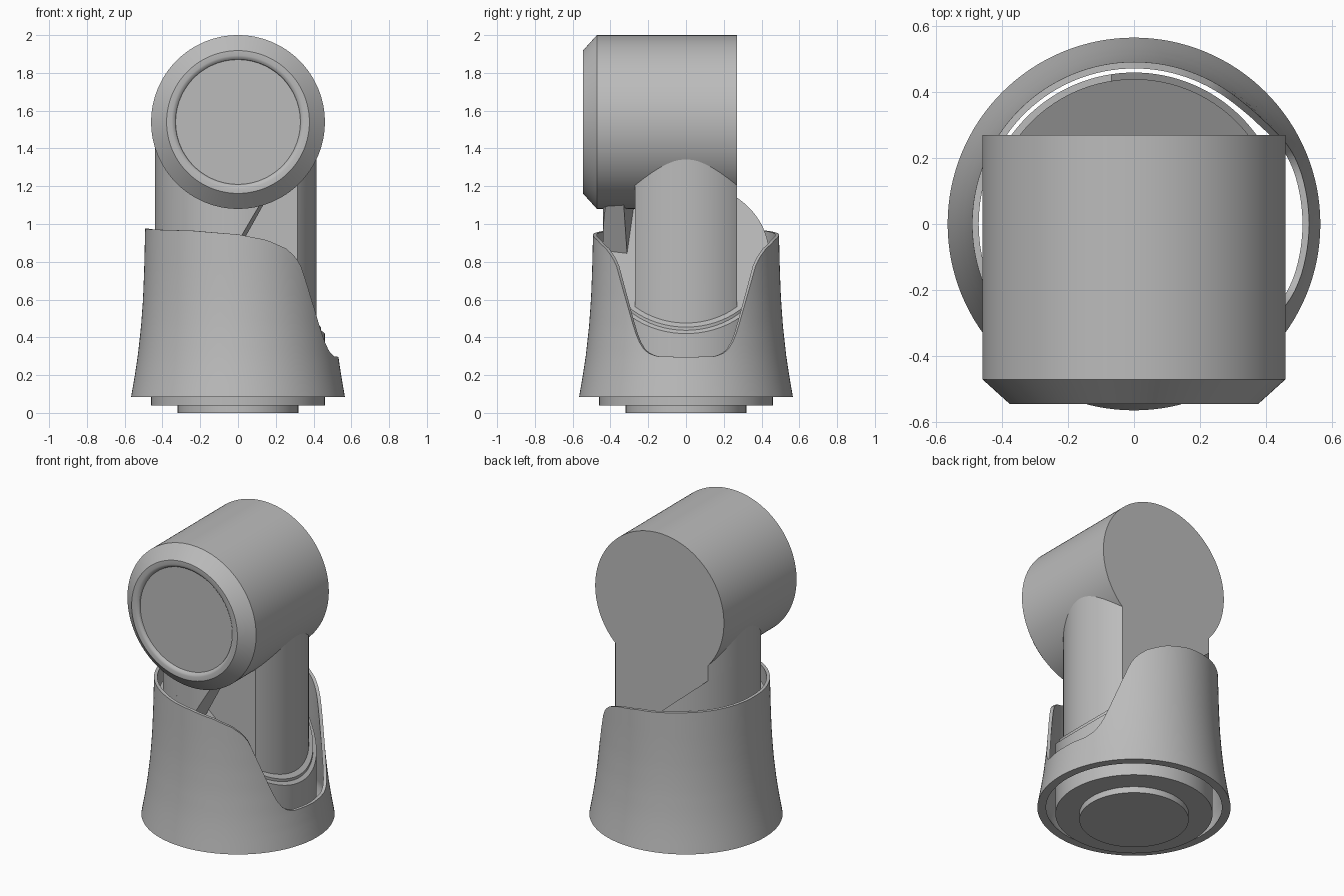
import bpy, bmesh
from math import sin, cos, pi, radians, degrees, asin
from mathutils import Matrix, Vector

old = bpy.data.objects.get("Cube")
if old:
    bpy.data.objects.remove(old, do_unlink=True)

grey = bpy.data.materials.new("matte_grey")
grey.use_nodes = True
grey.diffuse_color = (0.5, 0.5, 0.5, 1)
grey.node_tree.nodes["Principled BSDF"].inputs["Base Color"].default_value = (0.5, 0.5, 0.5, 1)

SEG = 128


def finish(name, bm, angle=25):
    bmesh.ops.recalc_face_normals(bm, faces=bm.faces)
    mesh = bpy.data.meshes.new(name)
    bm.to_mesh(mesh)
    bm.free()
    mesh.materials.append(grey)
    ob = bpy.data.objects.new(name, mesh)
    bpy.context.collection.objects.link(ob)
    bpy.ops.object.select_all(action="DESELECT")
    ob.select_set(True)
    bpy.context.view_layer.objects.active = ob
    bpy.ops.object.shade_smooth_by_angle(angle=radians(angle))
    return ob


def bridge(bm, rings, closed=False):
    pairs = list(zip(rings, rings[1:]))
    if closed:
        pairs.append((rings[-1], rings[0]))
    for a, b in pairs:
        for i in range(len(a)):
            j = (i + 1) % len(a)
            bm.faces.new((a[i], a[j], b[j], b[i]))


def lathe(profile):
    """Solid of revolution about z from (radius, height) points."""
    bm = bmesh.new()
    rings = [[bm.verts.new((r * cos(2 * pi * i / SEG), r * sin(2 * pi * i / SEG), z))
              for i in range(SEG)] for r, z in profile]
    bridge(bm, rings)
    bm.faces.new(rings[0])
    bm.faces.new(rings[-1])
    return bm


def prism(outline, z0, z1):
    bm = bmesh.new()
    rings = [[bm.verts.new((x, y, z)) for x, y in outline] for z in (z0, z1)]
    bridge(bm, rings)
    bm.faces.new(rings[0])
    bm.faces.new(rings[1])
    return bm


def arc(r, a0, a1, n=40):
    return [(r * cos(radians(a0 + (a1 - a0) * i / n)),
             r * sin(radians(a0 + (a1 - a0) * i / n))) for i in range(n + 1)]


def trim(bm, point, normal):
    """Remove everything on the normal side of a plane and cap the cut."""
    geom = bm.verts[:] + bm.edges[:] + bm.faces[:]
    cut = bmesh.ops.bisect_plane(bm, geom=geom, plane_co=Vector(point),
                                 plane_no=Vector(normal), clear_outer=True)
    edges = [e for e in cut["geom_cut"] if isinstance(e, bmesh.types.BMEdge)]
    bmesh.ops.contextual_create(bm, geom=edges)


def lerp_table(table, t):
    for (a, va), (b, vb) in zip(table, table[1:]):
        if t <= b:
            return va + (vb - va) * max(0, t - a) / (b - a)
    return table[-1][1]


# Stepped foot
finish("foot", lathe([(0.32, 0), (0.32, 0.04), (0.46, 0.04), (0.46, 0.09)]))

# Inner joint with a slanted top, and the collar around it
SLANT = (0.87, 0, 1)
bm = lathe([(0.44, 0.08), (0.44, 1.4)])
trim(bm, (0, 0, 0.837), SLANT)
finish("lower_joint", bm)
bm = lathe([(0.46, 0.08), (0.46, 0.88)])
trim(bm, (0, 0, 0.82), SLANT)
finish("joint_collar", bm)

# Flat-sided arm rising into the head
HALF = 0.27
a_right = degrees(asin(HALF / 0.415))
a_left = degrees(asin(HALF / 0.44))
bm = prism(arc(0.415, -a_right, a_right) + arc(0.44, 180 - a_left, 180 + a_left), 0.3, 1.54)
trim(bm, (0, 0, 0.83), (-0.87, 0, -1))
finish("upper_arm", bm)

# Round front shoulder of the arm, with an undercut edge
bm = prism(arc(0.44, 180 + a_left, 308), 0.6, 1.42)
trim(bm, (0.02, -0.44, 0.94), (1, -0.2, -0.57))
finish("arm_shoulder", bm)

# Flared cover with a scooped opening on one side
WALL = [(0.085, 0.566), (0.2, 0.546), (0.3, 0.531), (0.45, 0.514),
        (0.6, 0.503), (0.75, 0.497), (1.0, 0.491)]
RIM = [(0, 0.295), (17, 0.3), (22, 0.315), (26, 0.345), (29, 0.385), (32, 0.44),
       (36, 0.53), (44, 0.7), (48, 0.78), (52, 0.825), (59, 0.87), (72, 0.915),
       (90, 0.945), (120, 0.965), (180, 0.975)]
ROWS = 16
bm = bmesh.new()
outer, inner = [], []
for k in range(ROWS + 1):
    ring_out, ring_in = [], []
    for i in range(SEG):
        a = 360 * i / SEG
        top = lerp_table(RIM, min(a, 360 - a))
        z = 0.085 + (top - 0.085) * k / ROWS
        r = lerp_table(WALL, z)
        c, s = cos(radians(a)), sin(radians(a))
        q = r - 0.02 if k else 0.515
        ring_out.append(bm.verts.new((r * c, r * s, z)))
        ring_in.append(bm.verts.new((q * c, q * s, z)))
    outer.append(ring_out)
    inner.append(ring_in)
bridge(bm, outer + inner[::-1], closed=True)
finish("flared_cover", bm, 35)

# Horizontal head with chamfered front and a shallow dished face
bm = lathe([(0.46, -0.27), (0.46, 0.472), (0.378, 0.546), (0.352, 0.546),
            (0.342, 0.543), (0.334, 0.536), (0.33, 0.526)])
bmesh.ops.transform(bm, verts=bm.verts,
                    matrix=Matrix.Translation((0, 0, 1.54)) @ Matrix.Rotation(pi / 2, 4, "X"))
finish("head", bm)
